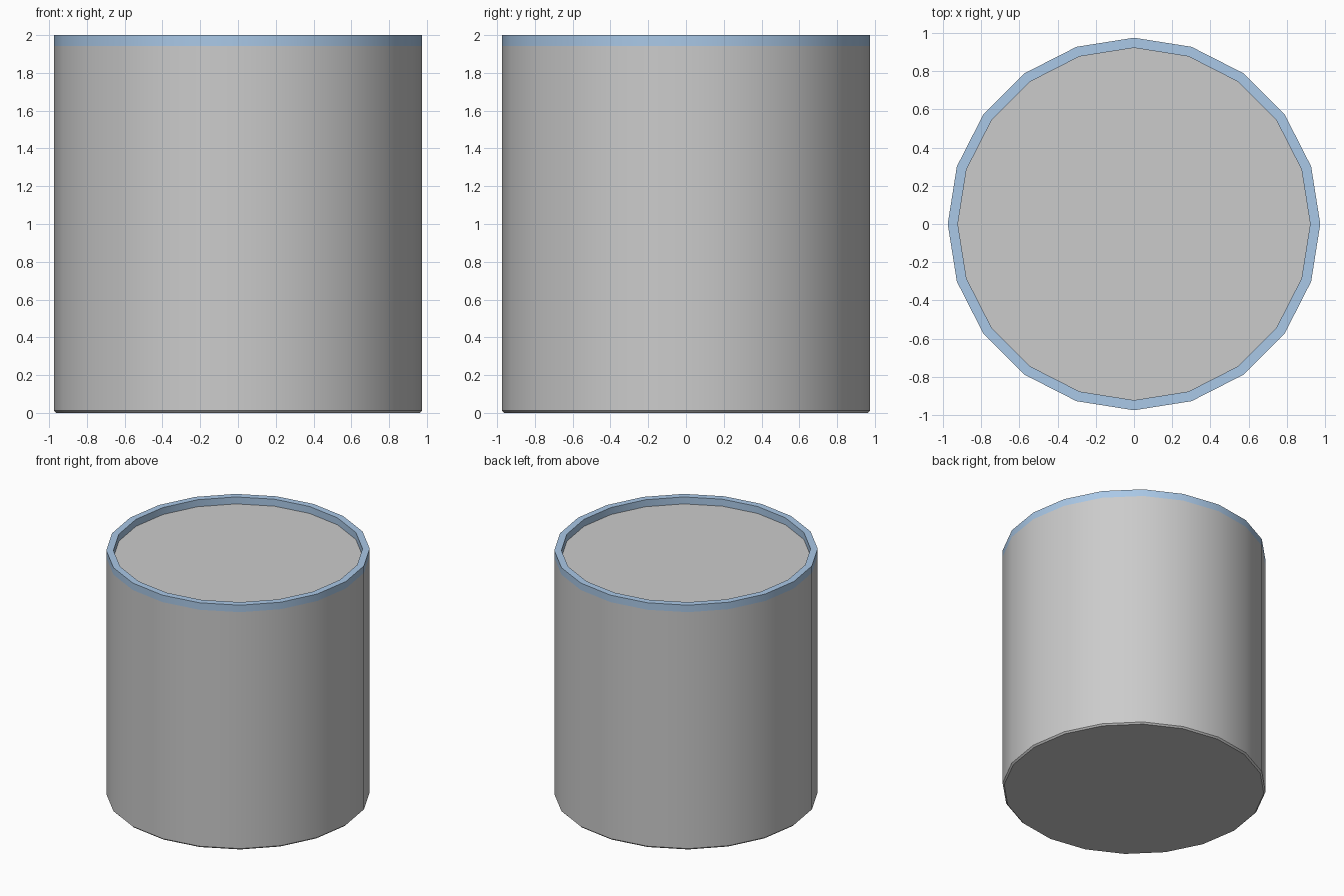
import bpy, math

if "Cube" in bpy.data.objects:
    bpy.data.objects.remove(bpy.data.objects["Cube"])

SIDES = 20
R, R_IN = 0.975, 0.922      # outer and inner radius
Z_LID, Z_TOP = 1.943, 2.0   # recessed lid height, rim top
BEVEL = 0.012


def lathe(name, profile, closed=False, caps=False):
    """Revolve (radius, z) points around z; profile runs up the outside."""
    verts = [(r * math.cos(2 * math.pi * i / SIDES),
              r * math.sin(2 * math.pi * i / SIDES), z)
             for r, z in profile for i in range(SIDES)]
    rows = len(profile)
    faces = []
    for k in range(rows if closed else rows - 1):
        a, b = k * SIDES, ((k + 1) % rows) * SIDES
        for i in range(SIDES):
            j = (i + 1) % SIDES
            faces.append((a + i, a + j, b + j, b + i))
    if caps:
        faces.append(tuple(reversed(range(SIDES))))
        faces.append(tuple(range((rows - 1) * SIDES, rows * SIDES)))
    mesh = bpy.data.meshes.new(name)
    mesh.from_pydata(verts, [], faces)
    obj = bpy.data.objects.new(name, mesh)
    bpy.context.collection.objects.link(obj)
    bpy.ops.object.select_all(action='DESELECT')
    obj.select_set(True)
    bpy.context.view_layer.objects.active = obj
    bpy.ops.object.shade_smooth_by_angle(angle=math.radians(30))
    return obj


# Solid body with a tiny chamfer at the foot and a flat lid on top
lathe("body", [(R - BEVEL, 0), (R, BEVEL), (R, Z_LID), (R_IN, Z_LID)], caps=True)

# Blue raised rim around the lid
rim = lathe("rim", [(R, Z_LID), (R, Z_TOP), (R_IN, Z_TOP), (R_IN, Z_LID)], closed=True)
blue = bpy.data.materials.new("rim_blue")
blue.diffuse_color = (0.40, 0.58, 0.80, 1)
blue.use_nodes = True
blue.node_tree.nodes["Principled BSDF"].inputs["Base Color"].default_value = blue.diffuse_color
rim.data.materials.append(blue)
